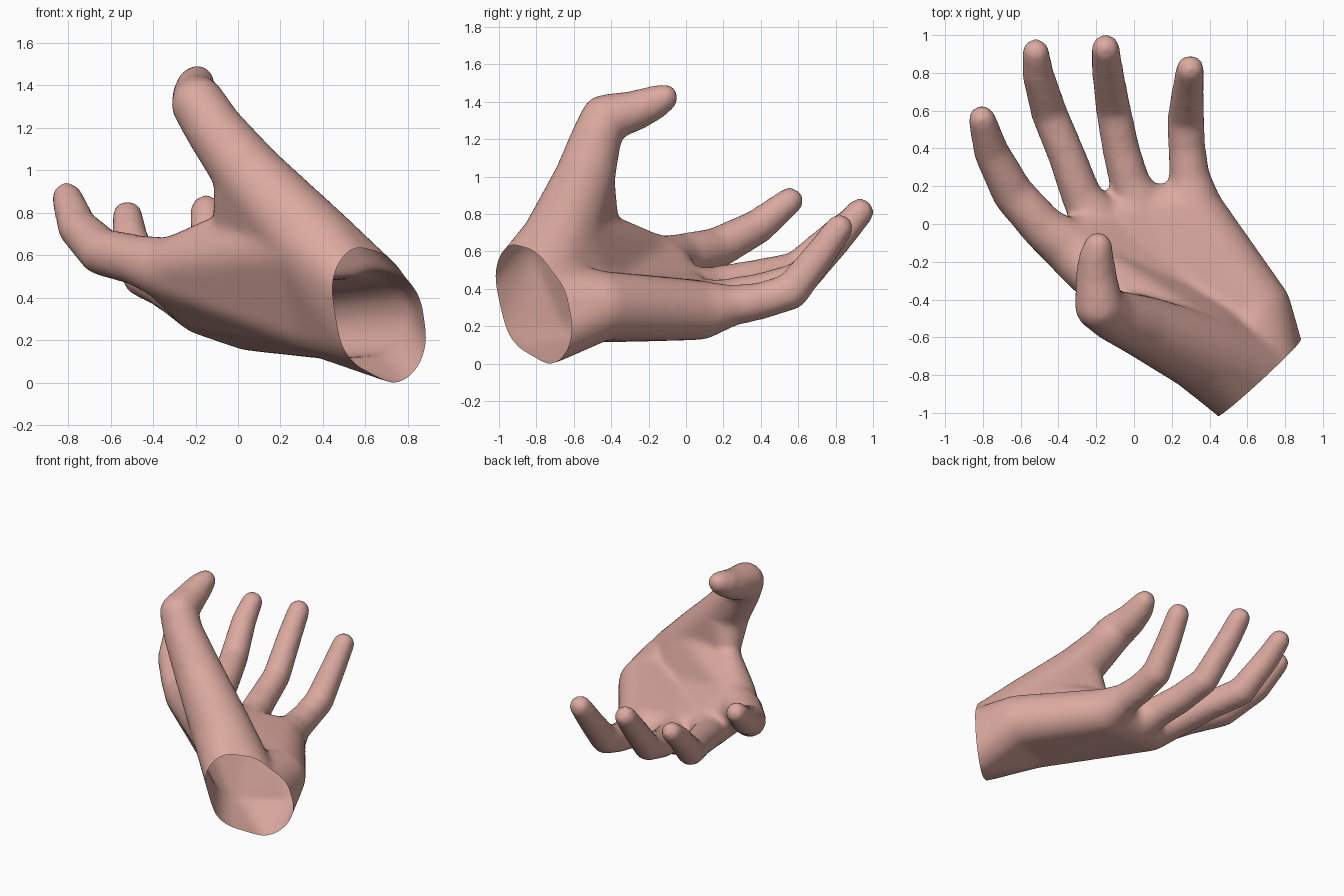
import bpy
import bmesh
from mathutils import Vector

cube = bpy.data.objects.get("Cube")
if cube:
    bpy.data.objects.remove(cube)

skin = bpy.data.materials.new("skin pink")
skin.use_nodes = True
SKIN_COLOUR = (0.71, 0.40, 0.35, 1)
skin.diffuse_color = SKIN_COLOUR
skin.node_tree.nodes["Principled BSDF"].inputs["Base Color"].default_value = SKIN_COLOUR

body = bmesh.new()


def add_hull(*balls):
    """Wrap one convex skin around balls given as (x, y, z, radius)."""
    part = bmesh.new()
    for x, y, z, radius in balls:
        ball = bmesh.ops.create_icosphere(part, subdivisions=3, radius=radius)
        bmesh.ops.translate(part, verts=ball["verts"], vec=(x, y, z))
    bmesh.ops.delete(part, geom=part.faces[:] + part.edges[:], context="EDGES_FACES")
    bmesh.ops.convex_hull(part, input=part.verts[:])
    loose = [v for v in part.verts if not v.link_faces]
    bmesh.ops.delete(part, geom=loose, context="VERTS")
    bmesh.ops.recalc_face_normals(part, faces=part.faces[:])
    temp = bpy.data.meshes.new("temp_part")
    part.to_mesh(temp)
    part.free()
    body.from_mesh(temp)
    bpy.data.meshes.remove(temp)


def add_chain(balls):
    """Tapered limb through a row of joints."""
    for a, b in zip(balls, balls[1:]):
        add_hull(a, b)


# Wrist section, leaning oval that runs past the cut
wrist_axis = Vector((0.66, -0.75, -0.06)).normalized()
wrist_centre = Vector((0.655, -0.82, 0.30))
wrist = [(0.56, -0.90, 0.44, 0.165), (0.748, -0.745, 0.165, 0.17), (*wrist_centre, 0.25)]
beyond = [(*(Vector(b[:3]) + wrist_axis * 0.15), b[3]) for b in wrist]

# Palm landmarks
heel = (0.65, -0.45, 0.31, 0.185)
carpal = (0.42, -0.55, 0.30, 0.19)
index_knuckle = (-0.33, -0.13, 0.535, 0.15)
middle_knuckle = (-0.16, -0.03, 0.37, 0.148)
ring_knuckle = (0.05, 0.055, 0.30, 0.15)
little_knuckle = (0.315, 0.07, 0.285, 0.16)
thumb_base = (0.355, -0.68, 0.64, 0.21)
thumb_mid = (0.05, -0.545, 0.98, 0.165)
web_edge = (-0.04, -0.435, 0.73, 0.08)
web_foot = (-0.25, -0.22, 0.565, 0.145)

add_hull(*wrist, *beyond)
add_hull(*wrist, heel, carpal)
add_hull(heel, carpal, little_knuckle, ring_knuckle)
add_hull(carpal, ring_knuckle, middle_knuckle)
add_hull(carpal, middle_knuckle, index_knuckle)

# Thumb mound and the web towards the index finger
add_hull(*wrist, carpal, thumb_base)
add_hull(carpal, thumb_base, web_foot, web_edge)
add_hull(thumb_base, thumb_mid, web_edge)
add_hull(index_knuckle, web_foot, carpal)

# Digits, from knuckle to tip
digits = {
    "thumb": [thumb_base, thumb_mid, (-0.11, -0.485, 1.19, 0.138),
              (-0.185, -0.435, 1.31, 0.13), (-0.20, -0.28, 1.35, 0.11),
              (-0.20, -0.18, 1.39, 0.095), (-0.19, -0.115, 1.422, 0.075)],
    "index": [index_knuckle, (-0.47, -0.03, 0.575, 0.12), (-0.64, 0.16, 0.615, 0.112),
              (-0.755, 0.38, 0.73, 0.095), (-0.805, 0.555, 0.87, 0.074)],
    "middle": [middle_knuckle, (-0.275, 0.14, 0.41, 0.108), (-0.355, 0.36, 0.455, 0.10),
               (-0.45, 0.59, 0.50, 0.097), (-0.51, 0.80, 0.69, 0.085),
               (-0.52, 0.91, 0.785, 0.073)],
    "ring": [ring_knuckle, (-0.02, 0.21, 0.345, 0.108), (-0.07, 0.40, 0.385, 0.10),
             (-0.11, 0.61, 0.45, 0.094), (-0.14, 0.81, 0.67, 0.085),
             (-0.15, 0.93, 0.81, 0.076)],
    "little": [little_knuckle, (0.295, 0.24, 0.31, 0.11), (0.28, 0.40, 0.335, 0.10),
               (0.275, 0.56, 0.385, 0.099), (0.285, 0.70, 0.56, 0.087),
               (0.297, 0.82, 0.725, 0.076)],
}
for joints in digits.values():
    add_chain(joints)

mesh = bpy.data.meshes.new("hand")
body.to_mesh(mesh)
body.free()
hand = bpy.data.objects.new("hand", mesh)
bpy.context.collection.objects.link(hand)
bpy.context.view_layer.objects.active = hand
hand.select_set(True)

# Fuse all parts into one skin and soften the joins
fuse = hand.modifiers.new("fuse", "REMESH")
fuse.mode = "VOXEL"
fuse.voxel_size = 0.02
soften = hand.modifiers.new("soften", "SMOOTH")
soften.factor = 0.5
soften.iterations = 12
for name in ("fuse", "soften"):
    bpy.ops.object.modifier_apply(modifier=name)

# Open the wrist with a straight cut
bm = bmesh.new()
bm.from_mesh(hand.data)
bmesh.ops.bisect_plane(bm, geom=bm.verts[:] + bm.edges[:] + bm.faces[:],
                       plane_co=wrist_centre, plane_no=wrist_axis, clear_outer=True)
bm.to_mesh(hand.data)
bm.free()

hand.data.materials.clear()
hand.data.materials.append(skin)
bpy.ops.object.shade_smooth()
